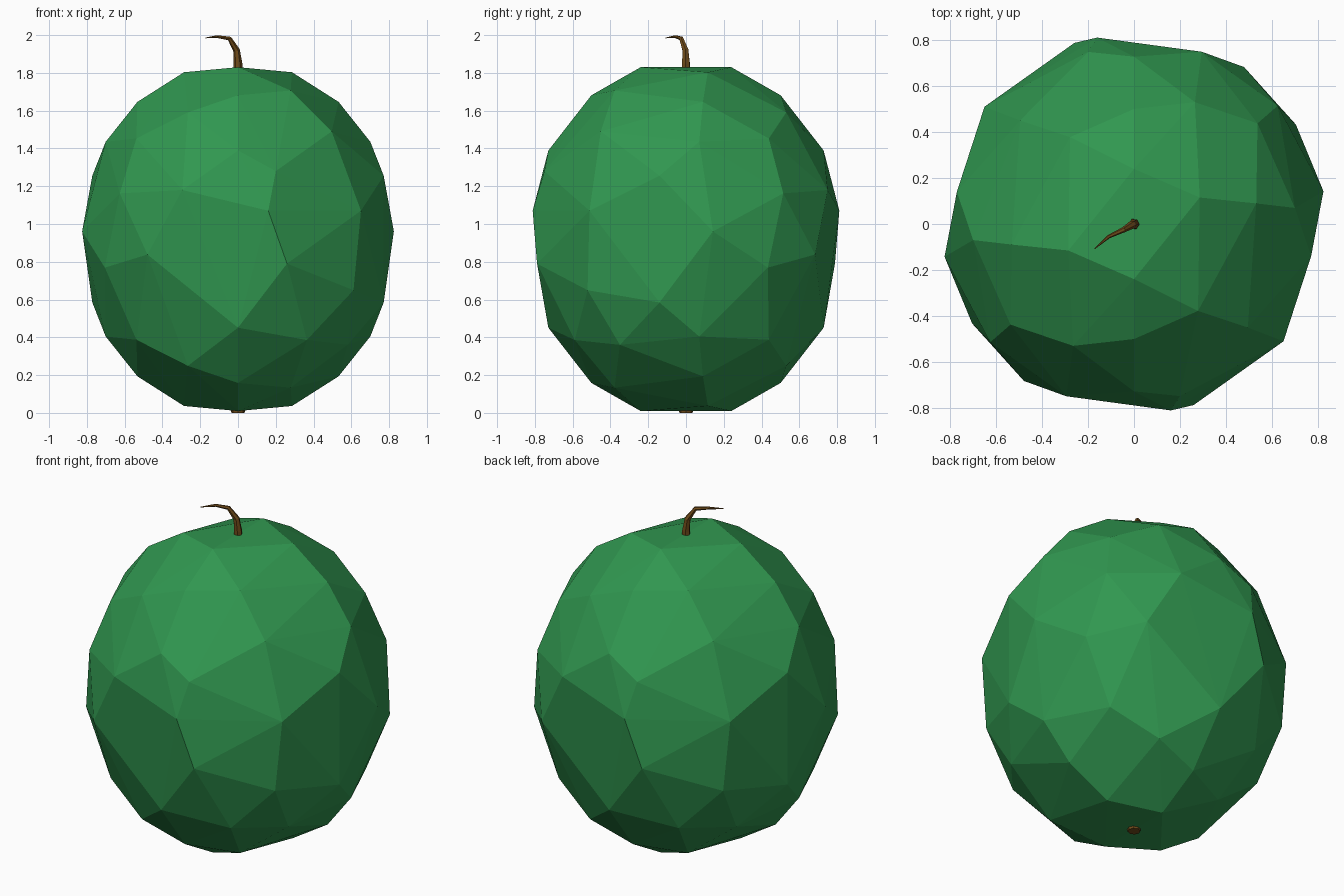
import bpy, bmesh, math
from mathutils import Vector

if "Cube" in bpy.data.objects:
    bpy.data.objects.remove(bpy.data.objects["Cube"])

CZ, A, C = 0.92, 0.838, 0.95   # ellipsoid centre height and radii


def material(name, rgb):
    m = bpy.data.materials.new(name)
    m.diffuse_color = (*rgb, 1)
    m.use_nodes = True
    m.node_tree.nodes["Principled BSDF"].inputs["Base Color"].default_value = m.diffuse_color
    return m


def make_object(name, bm, mat):
    me = bpy.data.meshes.new(name)
    bmesh.ops.recalc_face_normals(bm, faces=bm.faces)
    bm.to_mesh(me)
    bm.free()
    me.materials.append(mat)
    ob = bpy.data.objects.new(name, me)
    bpy.context.collection.objects.link(ob)
    return ob


def on_rind(x, y, z):
    v = Vector((x / A, y / A, z / C)).normalized()
    return Vector((v.x * A, v.y * A, CZ + v.z * C))


green = material("rind_green", (0.03, 0.31, 0.08))
brown = material("stem_brown", (0.16, 0.07, 0.01))

# Rind: facet corners, repeated by a half turn about z
caps = [(0, -.24, .91), (.285, .115, .88), (0, -.5, .76), (.28, -.38, .79),
        (.265, .53, .67), (.535, .09, .73), (.54, .44, .535), (0, -.73, .47),
        (.7, .07, .515), (.77, -.14, .335)]          # also mirrored in z
middle = [(.5, -.455, .575), (.58, -.35, -.56), (.2, -.75, .36),
          (.365, -.59, -.535), (.16, -.81, .15), (.26, -.79, -.13),
          (-.295, -.75, .26), (-.62, -.51, .24), (-.7, -.43, -.15),
          (-.47, -.67, -.08), (.65, -.51, .15), (.61, -.52, -.27),
          (.81, .14, .04)]
corners = middle + caps + [(x, y, -z) for x, y, z in caps]
bm = bmesh.new()
for x, y, z in corners:
    for s in (1, -1):
        bm.verts.new(on_rind(s * x, s * y, z))
bmesh.ops.convex_hull(bm, input=bm.verts[:])
make_object("melon_rind", bm, green)

# Stem: tapering six-sided tube swept along a curled path
path = [Vector(p) for p in ((0, 0, 1.80), (0, 0, 1.85), (-.008, -.003, 1.92),
                            (-.045, -.025, 1.982), (-.11, -.055, 1.992),
                            (-.172, -.108, 1.985))]
radii = [.025, .023, .018, .012, .008, .002]
bm = bmesh.new()
rings = []
for i, (p, r) in enumerate(zip(path, radii)):
    d = path[min(i + 1, len(path) - 1)] - path[max(i - 1, 0)]
    q = d.to_track_quat('Z', 'Y') if i > 1 else Vector((0, 0, 1)).to_track_quat('Z', 'Y')
    if i <= 1:
        q = (Vector((-.01, -.005, 1))).to_track_quat('Z', 'Y')
    rings.append([bm.verts.new(p + q @ Vector((r * math.cos(k * math.pi / 3),
                                               r * math.sin(k * math.pi / 3), 0)))
                  for k in range(6)])
for a, b in zip(rings, rings[1:]):
    for k in range(6):
        bm.faces.new((a[k], a[(k + 1) % 6], b[(k + 1) % 6], b[k]))
bm.faces.new(rings[0])
bm.faces.new(rings[-1])
make_object("stem", bm, brown)

# Blossom end: small brown disc underneath
bm = bmesh.new()
bmesh.ops.create_cone(bm, cap_ends=True, segments=8, radius1=.035, radius2=.04, depth=.03)
bmesh.ops.translate(bm, verts=bm.verts, vec=(0, 0, .015))
make_object("blossom_end", bm, brown)
